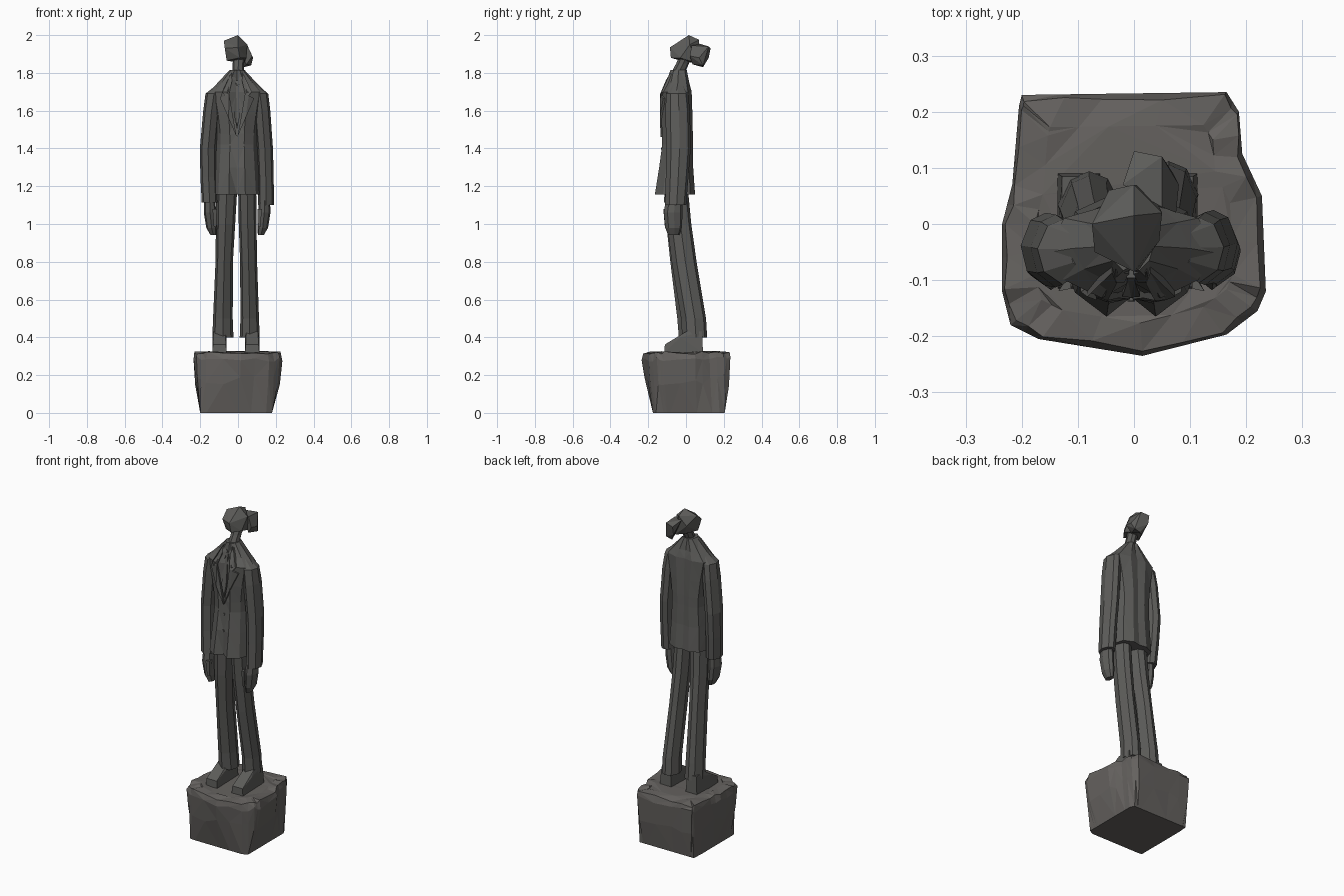
import bpy, bmesh, math, random
from mathutils import Vector
from mathutils.bvhtree import BVHTree

random.seed(4)


def material(name, rgb):
    m = bpy.data.materials.new(name)
    m.diffuse_color = (*rgb, 1)
    return m


BRONZE = material("dark_bronze", (0.108, 0.107, 0.101))
STONE = material("warm_grey_stone", (0.128, 0.120, 0.113))


def finish(name, bm, mat):
    bmesh.ops.recalc_face_normals(bm, faces=bm.faces[:])
    me = bpy.data.meshes.new(name)
    bm.to_mesh(me)
    bm.free()
    me.materials.append(mat)
    ob = bpy.data.objects.new(name, me)
    bpy.context.collection.objects.link(ob)
    return ob


def loft(name, rings, mat=BRONZE, tri=False):
    """Skin equal-length rings and cap both ends."""
    bm = bmesh.new()
    vs = [[bm.verts.new(p) for p in r] for r in rings]
    n = len(rings[0])
    for a, b in zip(vs, vs[1:]):
        for i in range(n):
            j = (i + 1) % n
            bm.faces.new((a[i], a[j], b[j], b[i]))
    bm.faces.new(vs[0])
    bm.faces.new(vs[-1])
    if tri:
        bmesh.ops.triangulate(bm, faces=[f for f in bm.faces if len(f.verts) > 3])
    return finish(name, bm, mat)


def hull(name, pts, mat=BRONZE):
    bm = bmesh.new()
    for p in pts:
        bm.verts.new(p)
    res = bmesh.ops.convex_hull(bm, input=bm.verts[:])
    junk = [v for v in bm.verts if not v.link_faces]
    bmesh.ops.delete(bm, geom=junk, context='VERTS')
    bmesh.ops.dissolve_limit(bm, angle_limit=0.03, verts=bm.verts[:], edges=bm.edges[:])
    return finish(name, bm, mat)


# creased limb section, reused for legs, sleeves, hands and neck
LIMB = [(0, -1), (.75, -.6), (1, .1), (.6, .8), (0, 1), (-.6, .8), (-1, .1), (-.75, -.6)]


def limb(name, levels):
    """levels: (z, centre x, centre y, half x, half y)"""
    return loft(name, [[(cx + u * rx, cy + v * ry, z) for u, v in LIMB]
                       for z, cx, cy, rx, ry in levels])


# rough stone plinth: flared block with chipped rim
rim = [(-.2, .23), (-.06, .232), (.165, .235), (.187, .2), (.193, .125), (.228, .05),
       (.235, -.12), (.22, -.155), (.165, -.197), (.015, -.235), (-.17, -.205),
       (-.22, -.18), (-.235, -.12), (-.235, 0), (-.217, .07), (-.205, .21)]
fine = []
for (x0, y0), (x1, y1) in zip(rim, rim[1:] + rim[:1]):
    fine += [(x0, y0), ((x0 + x1) / 2, (y0 + y1) / 2)]


def foot_xy(x, y):
    k = 1.0 / max(abs(x), abs(y))
    return (-.01 + .19 * x * k, .015 + .19 * y * k)


def jit(a):
    return random.uniform(-a, a)


bottom = [foot_xy(*p) for p in fine]
mid = [(p[0] * .25 + q[0] * .75, p[1] * .25 + q[1] * .75) for p, q in zip(bottom, fine)]
loft("stone_plinth", [
    [(x, y, 0) for x, y in bottom],
    [(x, y, .17 + jit(.03)) for x, y in mid],
    [(x, y, .285 + jit(.015)) for x, y in fine],
    [(x * (.965 + jit(.02)), y * (.965 + jit(.02)), .318 + jit(.008)) for x, y in fine],
    [(x * .75, y * .75, .323 + jit(.004)) for x, y in fine]], STONE, True)

# shoes: wedge blocks
for side, cx in (("left", -.098), ("right", .075)):
    w = .038
    hull(side + "_shoe", [(cx + s * k, y, z) for s in (-1, 1) for k, y, z in (
        (w, -.115, .318), (w * .9, -.112, .362), (w, -.03, .40), (w * .8, 0, .43),
        (w * .8, .085, .43), (w, .09, .318))])

# trousers
limb("left_trouser_leg", [(.40, -.080, .028, .056, .066), (.50, -.080, .020, .052, .066),
                          (.80, -.073, -.017, .046, .066), (1.0, -.066, -.040, .051, .064),
                          (1.22, -.058, -.055, .056, .062)])
limb("right_trouser_leg", [(.40, .062, .046, .053, .066), (.50, .062, .040, .049, .066),
                           (.80, .056, -.010, .045, .066), (1.0, .051, -.036, .047, .064),
                           (1.22, .048, -.055, .048, .062)])

# jacket body: half section mirrored, with a centre dip for the opening
jacket = []
for z, hw, yf, yb, dip in ((1.155, .125, -.165, .048, .035), (1.30, .116, -.142, .038, .010),
                           (1.42, .108, -.126, .036, .0), (1.48, .111, -.127, .036, .004),
                           (1.58, .125, -.131, .034, .018), (1.70, .150, -.132, .030, .030),
                           (1.745, .105, -.105, .018, .022), (1.815, .040, -.083, .004, .008)):
    d = yb - yf
    half = [(.35, yf), (.8, yf + .2 * d), (1, yf + .5 * d), (.8, yb - .12 * d), (.35, yb)]
    right = [(u * hw - .005, y, z) for u, y in half]
    left = [(-u * hw - .005, y, z) for u, y in reversed(half)]
    jacket.append([(-.005, yf + dip, z)] + right + [(-.005, yb - .008, z)] + left)
body = loft("jacket_body", jacket, BRONZE, True)

# sleeves and hands
limb("left_sleeve", [(1.115, -.150, -.060, .042, .056), (1.25, -.156, -.052, .043, .060),
                     (1.40, -.158, -.045, .044, .065), (1.60, -.140, -.048, .044, .065),
                     (1.69, -.127, -.050, .045, .058), (1.735, -.090, -.048, .025, .035)])
limb("right_sleeve", [(1.10, .148, -.055, .042, .056), (1.25, .147, -.047, .042, .060),
                      (1.40, .142, -.040, .043, .065), (1.60, .127, -.044, .044, .065),
                      (1.69, .116, -.047, .044, .058), (1.735, .080, -.046, .025, .035)])
for side, s, off in (("left", -1, 0), ("right", 1, -.009)):
    limb(side + "_hand", [(z, s * (x + off), y, rx, ry) for z, x, y, rx, ry in (
        (.942, .130, -.065, .016, .030), (.98, .140, -.066, .028, .044),
        (1.06, .148, -.068, .033, .050), (1.14, .150, -.062, .028, .042))])
    hull(side + "_thumb", [(s * (x + off), y, z) for x, y, z in (
        (.112, -.115, 1.08), (.135, -.12, 1.08), (.112, -.085, 1.08),
        (.114, -.108, .985), (.128, -.112, .985), (.118, -.09, .985))])

# lapels, shirt collar, tie and buttons: plates draped over the jacket front
bm = bmesh.new()
bm.from_mesh(body.data)
tree = BVHTree.FromBMesh(bm)
bm.free()


def plate(name, pts, lift=.009):
    rings = ([], [])
    for x, z in pts:
        hit = tree.ray_cast(Vector((x, -1, z)), Vector((0, 1, 0)))[0]
        y = hit.y if hit else -.08
        rings[0].append((x, y - lift, z))
        rings[1].append((x, y + .012, z))
    loft(name, rings, BRONZE, True)


for side, s in (("left", -1), ("right", 1)):
    def m(pts):
        return [(s * x - .005, z) for x, z in pts]
    plate(side + "_lapel", m([(.002, 1.46), (.045, 1.56), (.09, 1.665), (.062, 1.68),
                              (.078, 1.70), (.034, 1.795), (.026, 1.76), (.042, 1.69),
                              (.022, 1.57)]), .010)
    plate(side + "_shirt_collar", m([(.004, 1.765), (.012, 1.725), (.030, 1.76), (.028, 1.80)]), .006)
plate("tie", [(-.013, 1.76), (.003, 1.76), (.001, 1.735), (.011, 1.58), (-.005, 1.50),
              (-.021, 1.58), (-.011, 1.735)], .010)
for z in (1.30, 1.40):
    plate("button", [(-.005 + .007 * math.cos(a * math.pi / 3), z + .007 * math.sin(a * math.pi / 3))
                     for a in range(6)], .005)

# neck leaning back into the raised head
limb("neck", [(1.72, 0, -.045, .034, .040), (1.80, 0, -.042, .031, .036),
              (1.85, .002, -.018, .030, .034), (1.91, .008, .010, .034, .036)])
hull("head_front", [(0, .015, 2.0), (-.075, 0, 1.97), (-.07, -.05, 1.93), (-.06, -.03, 1.865),
                    (0, -.085, 1.935), (.01, -.08, 1.88), (.05, .02, 1.95), (.045, -.03, 1.88),
                    (0, .07, 1.975), (-.045, .06, 1.92), (.03, .06, 1.85), (-.02, .04, 1.86)])
hull("head_back", [(0, .13, 1.93), (.05, .12, 1.94), (.08, .07, 1.88), (.07, .09, 1.84),
                   (.03, .09, 1.83), (.05, .03, 1.945), (.075, .02, 1.89), (.045, .035, 1.845),
                   (0, .12, 1.88), (-.02, .07, 1.955)])
